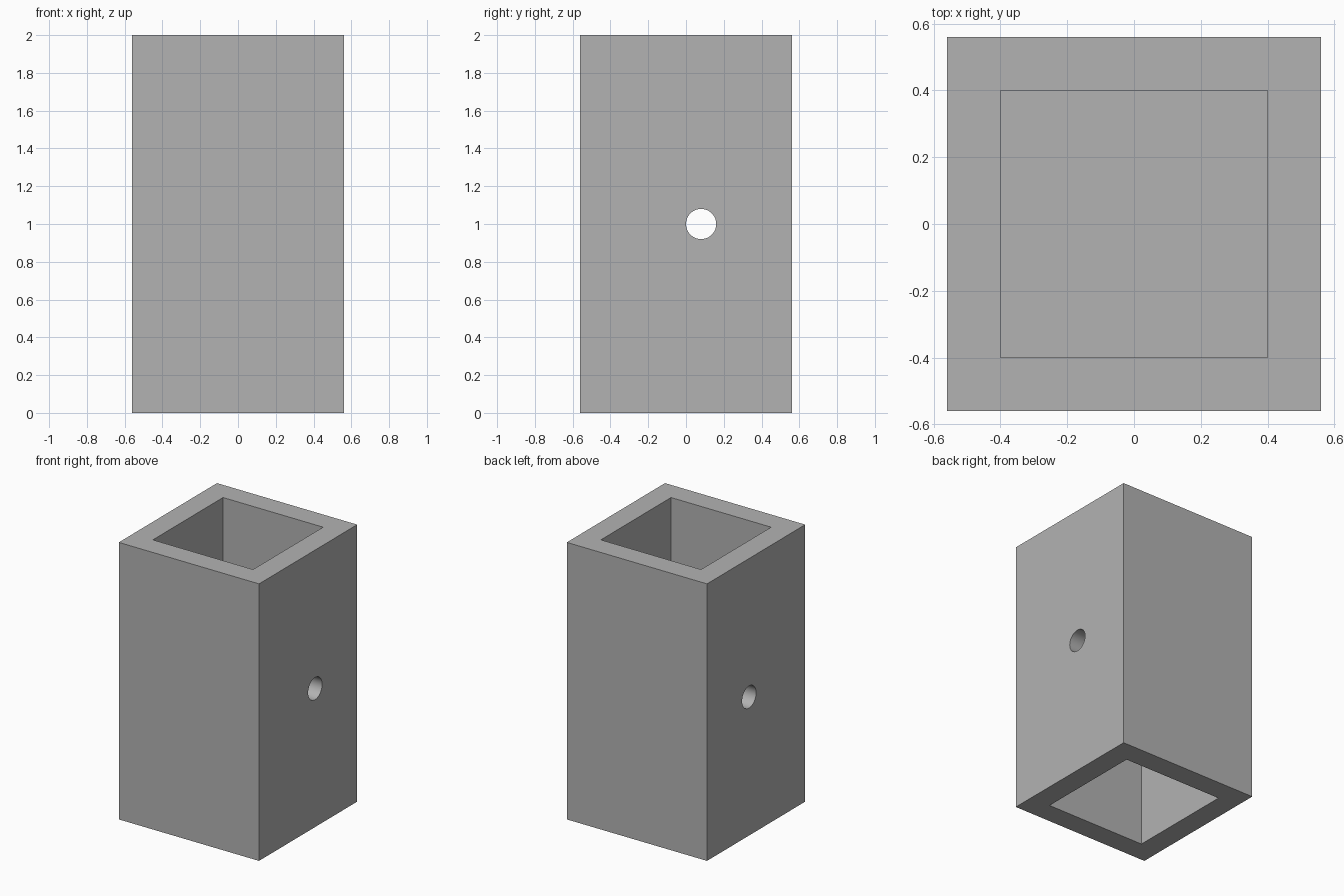
import bpy
from math import radians

default = bpy.data.objects.get("Cube")
if default:
    bpy.data.objects.remove(default, do_unlink=True)

WIDTH, HEIGHT = 1.12, 2.0
SOCKET_WIDTH, SOCKET_DEPTH = 0.8, 0.8
HOLE_RADIUS, HOLE_Y = 0.08, 0.08

grey = bpy.data.materials.new("plain_grey")
grey.use_nodes = True
colour = (0.45, 0.45, 0.45, 1)
grey.diffuse_color = colour
grey.node_tree.nodes["Principled BSDF"].inputs["Base Color"].default_value = colour


def block(name, width, bottom, top):
    """Square upright block between two heights."""
    bpy.ops.mesh.primitive_cube_add(size=1, location=(0, 0, (bottom + top) / 2))
    ob = bpy.context.object
    ob.name = name
    ob.scale = (width, width, top - bottom)
    bpy.ops.object.transform_apply(location=True, rotation=True, scale=True)
    ob.data.materials.append(grey)
    return ob


def cut(target, cutter):
    """Subtract the cutter from the target and discard it."""
    bpy.ops.object.select_all(action='DESELECT')
    bpy.context.view_layer.objects.active = target
    target.select_set(True)
    mod = target.modifiers.new(cutter.name, 'BOOLEAN')
    mod.operation = 'DIFFERENCE'
    mod.solver = 'EXACT'
    mod.object = cutter
    bpy.ops.object.modifier_apply(modifier=mod.name)
    bpy.data.objects.remove(cutter, do_unlink=True)


# Square sleeve
sleeve = block("socket_sleeve", WIDTH, 0, HEIGHT)

# Open sockets at both ends, leaving a solid web in the middle
cut(sleeve, block("bottom_socket", SOCKET_WIDTH, -0.1, SOCKET_DEPTH))
cut(sleeve, block("top_socket", SOCKET_WIDTH, HEIGHT - SOCKET_DEPTH, HEIGHT + 0.1))

# Round pin hole running from side to side through the web
bpy.ops.mesh.primitive_cylinder_add(
    vertices=48, radius=HOLE_RADIUS, depth=WIDTH + 0.2,
    location=(0, HOLE_Y, HEIGHT / 2), rotation=(0, radians(90), 0))
pin_hole = bpy.context.object
pin_hole.name = "pin_hole"
pin_hole.data.materials.append(grey)
cut(sleeve, pin_hole)

bpy.context.view_layer.objects.active = sleeve
sleeve.select_set(True)
bpy.ops.object.shade_smooth_by_angle(angle=radians(30))
